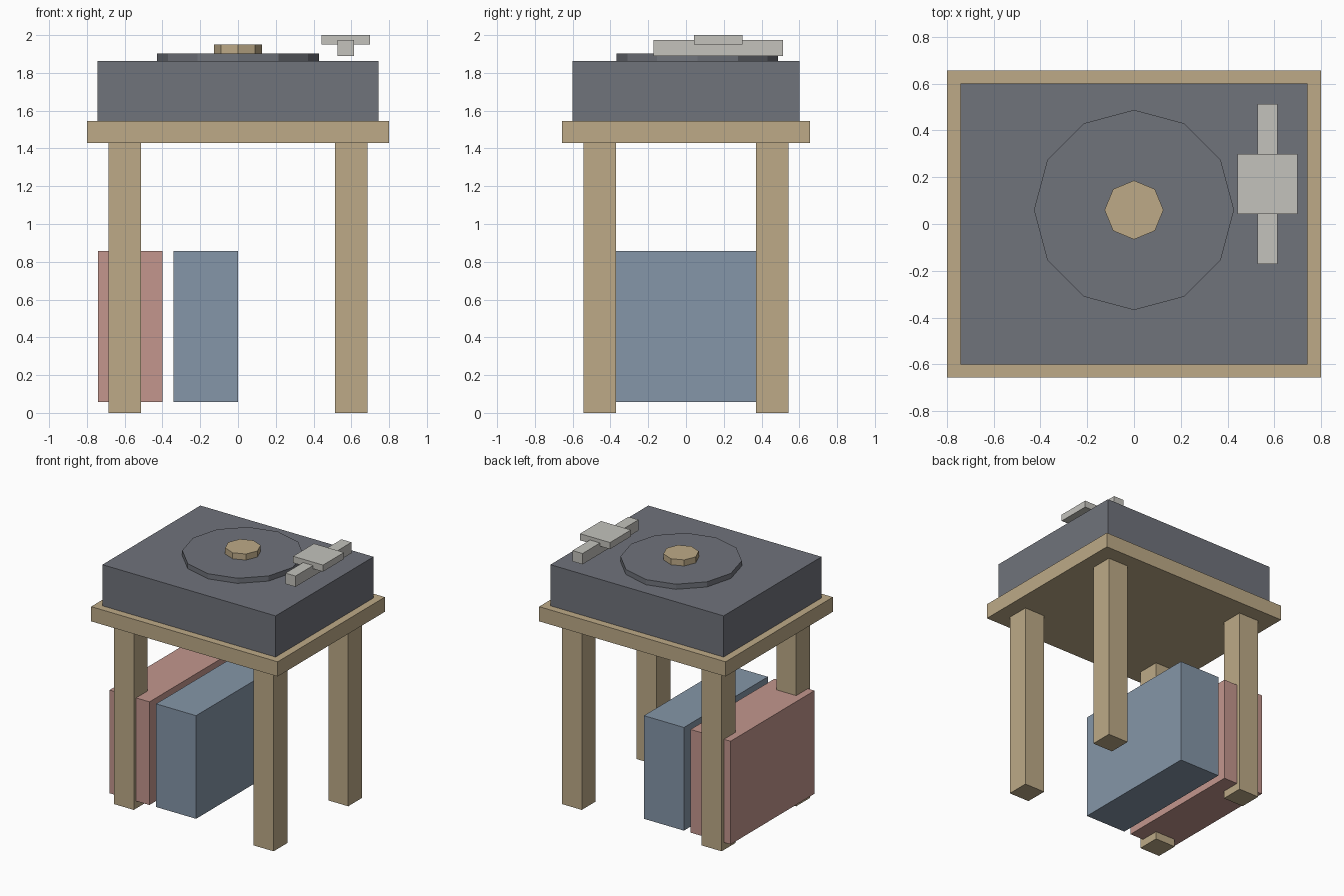
import bpy
import bmesh
from mathutils import Matrix, Vector

cube = bpy.data.objects.get("Cube")
if cube:
    bpy.data.objects.remove(cube, do_unlink=True)


def material(name, rgb):
    linear = [((c / 255 + 0.055) / 1.055) ** 2.4 for c in rgb] + [1.0]
    mat = bpy.data.materials.new(name)
    mat.use_nodes = True
    mat.diffuse_color = linear
    mat.node_tree.nodes["Principled BSDF"].inputs["Base Color"].default_value = linear
    return mat


wood = material("tan wood", (189, 170, 135))
charcoal = material("charcoal", (112, 115, 123))
metal = material("pale metal", (195, 194, 188))
red = material("dusty red", (195, 150, 141))
blue = material("slate blue", (133, 150, 168))


def finish(name, bm, mat):
    mesh = bpy.data.meshes.new(name)
    bm.to_mesh(mesh)
    bm.free()
    mesh.materials.append(mat)
    obj = bpy.data.objects.new(name, mesh)
    bpy.context.collection.objects.link(obj)
    return obj


def box(name, x, y, bottom, size, mat):
    """Box centred on x, y and standing on the given height."""
    bm = bmesh.new()
    place = Matrix.Translation((x, y, bottom + size[2] / 2))
    bmesh.ops.create_cube(bm, size=1, matrix=place @ Matrix.Diagonal(Vector(size)).to_4x4())
    return finish(name, bm, mat)


def disc(name, y, bottom, radius, height, sides, mat):
    """Faceted disc with corners on the axes."""
    bm = bmesh.new()
    bmesh.ops.create_cone(bm, cap_ends=True, segments=sides, radius1=radius,
                          radius2=radius, depth=height,
                          matrix=Matrix.Translation((0, y, bottom + height / 2)))
    return finish(name, bm, mat)


# Table: four square legs and a slab top
TABLE_Z = 1.43
for side, sx in (("left", 1), ("right", -1)):
    for end, sy in (("front", -1), ("back", 1)):
        box(f"{end}_{side}_leg", sx * 0.6, sy * 0.457, 0, (0.171, 0.171, TABLE_Z), wood)
box("table_top", 0, 0, TABLE_Z, (1.6, 1.314, 0.114), wood)

# Player body with platter and hub
DECK_Z = 1.863
box("player_body", 0, 0, 1.543, (1.486, 1.2, 0.32), charcoal)
disc("platter", 0.06, DECK_Z, 0.428, 0.04, 12, charcoal)
disc("platter_hub", 0.06, 1.903, 0.126, 0.047, 8, wood)

# Arm and its wide block
box("arm", 0.571, 0.171, 1.89, (0.086, 0.686, 0.084), metal)
box("arm_block", 0.571, 0.171, 1.949, (0.257, 0.257, 0.051), metal)

# Two slabs stored beneath the table
for name, x, mat in (("red_storage_box", -0.571, red), ("blue_storage_box", -0.171, blue)):
    box(name, x, 0, 0.058, (0.343, 1.029, 0.8), mat)
